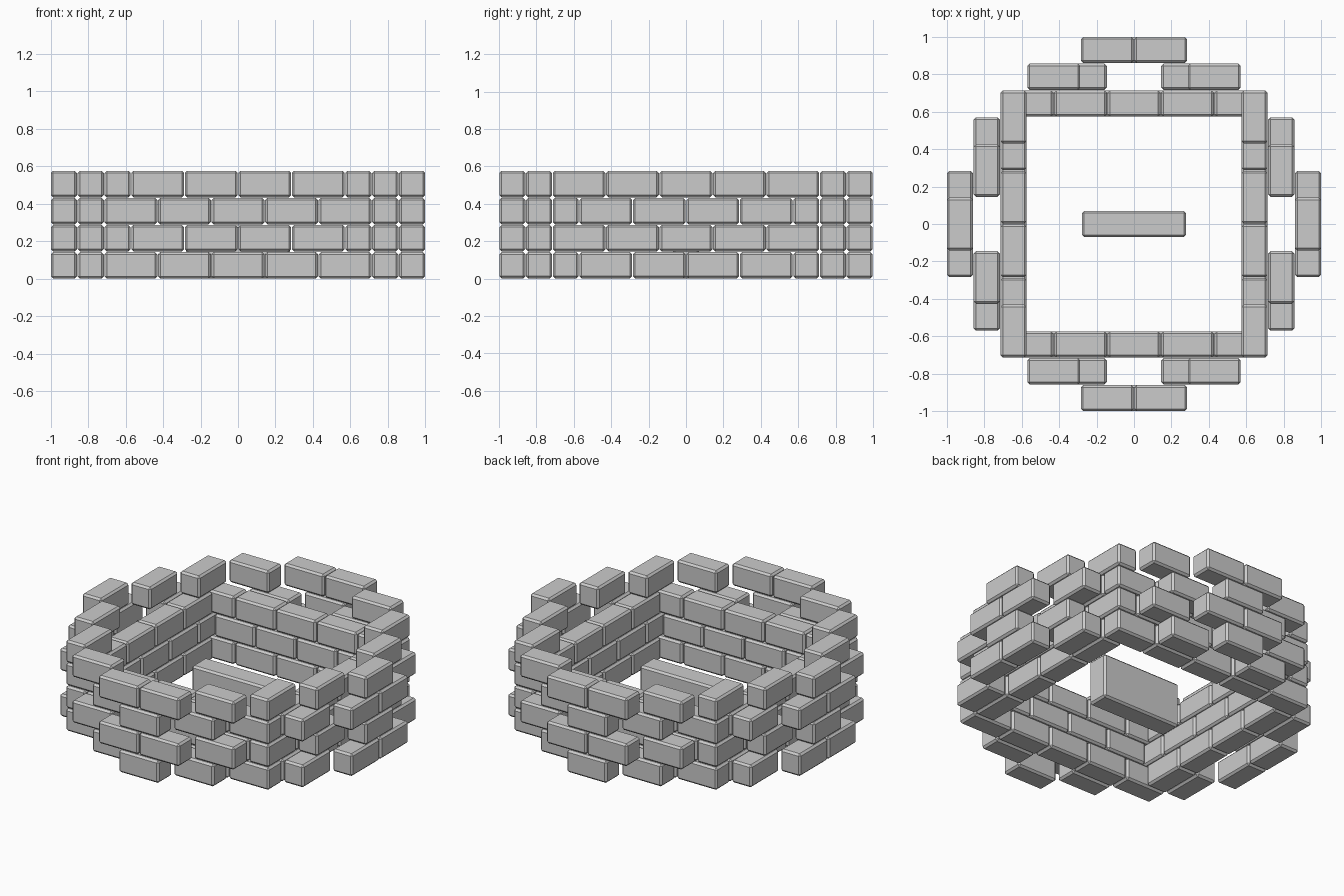
import bpy, bmesh

if "Cube" in bpy.data.objects:
    bpy.data.objects.remove(bpy.data.objects["Cube"])

U = 1 / 7          # half a brick length
PITCH = 0.1446     # course height
meshes = {}


def brick_mesh(size, bevel):
    # chamfered block, shared between equal bricks
    key = tuple(size)
    if key not in meshes:
        bm = bmesh.new()
        bmesh.ops.create_cube(bm, size=1)
        bmesh.ops.scale(bm, vec=size, verts=bm.verts)
        bmesh.ops.bevel(bm, geom=bm.edges[:], offset=bevel, segments=1,
                        affect='EDGES', profile=0.5)
        me = bpy.data.meshes.new("block")
        bm.to_mesh(me)
        bm.free()
        meshes[key] = me
    return meshes[key]


def block(name, loc, size, bevel=0.012):
    ob = bpy.data.objects.new(name, brick_mesh(size, bevel))
    ob.location = loc
    bpy.context.collection.objects.link(ob)


def brick(name, cx, cy, along_x, layer, swap):
    # centre in half-brick units; swap turns the course by a quarter
    if swap:
        cx, cy, along_x = cy, cx, not along_x
    size = [2 * U - 0.004, U - 0.004, 0.1415]
    if not along_x:
        size[0], size[1] = size[1], size[0]
    block(name, (cx * U, cy * U, layer * PITCH + 0.0715), size)


for layer in range(4):
    swap = layer % 2 == 1
    # outer stepped ring, mirrored to all four quadrants
    for s in (-1, 1):
        brick("ring_brick", 0, s * 6.5, True, layer, swap)
        for t in (-1, 1):
            brick("ring_brick", t * 2, s * 5.5, True, layer, swap)
            brick("corner_brick", t * 4, s * 4.5, True, layer, swap)
            brick("ring_brick", t * 5.5, s * 3, False, layer, swap)
            brick("ring_brick", t * 6.5, s * 1, False, layer, swap)
        # inner square wall, one course lower than the ring
        if layer < 3:
            for c in (-2, 0, 2):
                brick("inner_wall_brick", c, s * 4.5, True, layer, swap)
            for c in (-3, -1, 1, 3):
                brick("inner_wall_brick", s * 4.5, c, False, layer, swap)

# long block standing in the middle
block("centre_block", (0, 0, 0.1425), [0.556, 0.139, 0.285])
